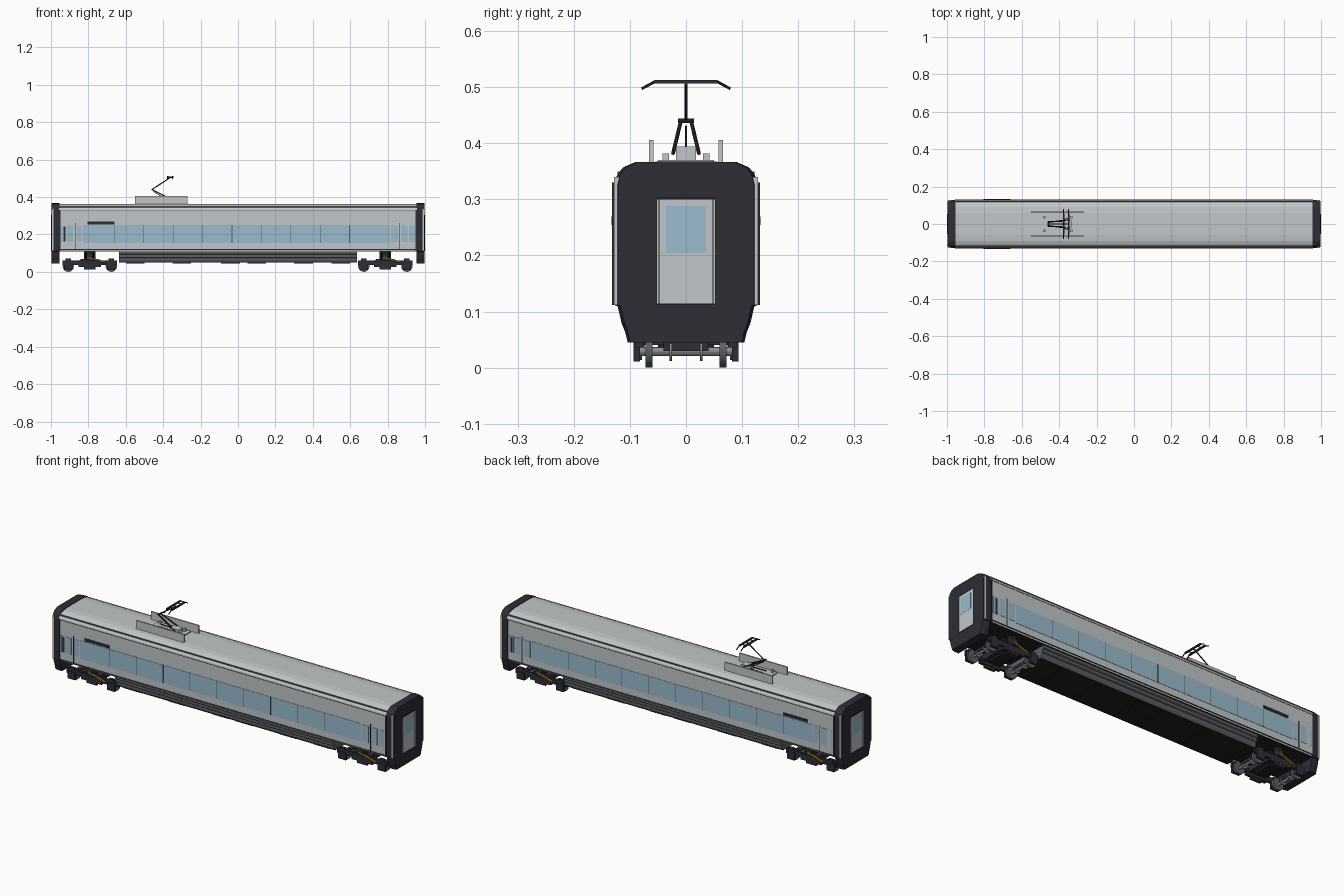
import bpy, bmesh, math
from mathutils import Vector

cube = bpy.data.objects.get("Cube")
if cube:
    bpy.data.objects.remove(cube)


def material(name, rgb):
    lin = [((c / 255 + 0.055) / 1.055) ** 2.4 for c in rgb] + [1]
    m = bpy.data.materials.new(name)
    m.use_nodes = True
    m.diffuse_color = lin
    m.node_tree.nodes["Principled BSDF"].inputs["Base Color"].default_value = lin
    return m


SILVER = material("silver paint", (194, 198, 200))
GLASS = material("blue glass", (154, 188, 206))
DARK = material("dark charcoal", (45, 45, 54))
GREY = material("underframe grey", (92, 96, 100))
BLACK = material("black", (31, 31, 33))
STEEL = material("wheel steel", (135, 139, 142))
YELLOW = material("damper yellow", (190, 150, 35))


def finish(name, bm, *mats):
    bmesh.ops.recalc_face_normals(bm, faces=bm.faces)
    me = bpy.data.meshes.new(name)
    bm.to_mesh(me)
    bm.free()
    for m in mats:
        me.materials.append(m)
    ob = bpy.data.objects.new(name, me)
    bpy.context.collection.objects.link(ob)
    return ob


def box(name, mat, xs, ys, zs):
    bm = bmesh.new()
    bmesh.ops.create_cube(bm, size=1)
    for v in bm.verts:
        v.co = [r[0] if c < 0 else r[1] for c, r in zip(v.co, (xs, ys, zs))]
    return finish(name, bm, mat)


def side_box(name, mat, xs, ys, zs):
    """A box on each side of the centre line."""
    for side, s in (("right", 1), ("left", -1)):
        box(f"{name}_{side}", mat, xs, sorted(s * y for y in ys), zs)


def loft(name, half, x0, x1, *mats, end_scale=1.0):
    """Symmetric half profile of (y, z) extruded along x; the second end may narrow."""
    ring = half + [(-y, z) for y, z in reversed(half)]
    bm = bmesh.new()
    a = [bm.verts.new((x0, y, z)) for y, z in ring]
    b = [bm.verts.new((x1, y * end_scale, z)) for y, z in ring]
    bm.faces.new(a)
    bm.faces.new(b)
    n = len(ring)
    for i in range(n):
        j = (i + 1) % n
        bm.faces.new((a[i], a[j], b[j], b[i]))
    ob = finish(name, bm, *mats)
    # undersides take the second material
    if len(mats) > 1:
        for p in ob.data.polygons:
            p.material_index = int(p.normal.z < -0.9 and p.center.z < 0.115)
    return ob


def rod(name, mat, p, q, r, sides=8):
    p, q = Vector(p), Vector(q)
    bm = bmesh.new()
    bmesh.ops.create_cone(bm, cap_ends=True, segments=sides, radius1=r, radius2=r,
                          depth=(q - p).length)
    rot = (q - p).to_track_quat("Z", "Y")
    for v in bm.verts:
        v.co = rot @ v.co + (p + q) / 2
    ob = finish(name, bm, mat)
    if sides > 8:
        for o in bpy.context.selected_objects:
            o.select_set(False)
        ob.select_set(True)
        bpy.context.view_layer.objects.active = ob
        bpy.ops.object.shade_smooth_by_angle()
    return ob


# Car body and underframe
shell = [(0.126, 0.11), (0.13, 0.122), (0.13, 0.325), (0.127, 0.336), (0.12, 0.346),
         (0.11, 0.354), (0.09, 0.361), (0.06, 0.364)]
loft("body_shell", shell, -0.956, 0.956, SILVER, BLACK)
stepped = [(0.098, 0.05), (0.106, 0.062), (0.106, 0.074), (0.112, 0.078),
           (0.112, 0.092), (0.118, 0.096), (0.118, 0.111)]
loft("underframe", stepped, -0.636, 0.636, GREY, BLACK)
for i, x in enumerate((-0.55, -0.3, -0.04, 0.1, 0.35, 0.55)):
    box(f"belly_panel_{i}", BLACK, (x - 0.05, x + 0.05), (-0.09, 0.09), (0.044, 0.051))
side_box("sill_line", DARK, (-0.955, 0.955), (0.128, 0.1312), (0.117, 0.121))
side_box("gutter", GREY, (-0.955, 0.955), (0.117, 0.122), (0.345, 0.350))
side_box("cantrail_line", GREY, (-0.955, 0.955), (0.129, 0.131), (0.326, 0.329))

# End caps, gangways and end doors
cap = [(0.104, 0.045), (0.108, 0.062), (0.115, 0.08), (0.122, 0.11), (0.127, 0.112),
       (0.127, 0.325), (0.122, 0.345), (0.112, 0.357), (0.09, 0.3665), (0.05, 0.367)]
for end, s in (("left", 1), ("right", -1)):
    def xr(a, b):
        return sorted((s * a, s * b))
    loft(f"end_cap_{end}", cap, s * 0.955, s * 0.978, DARK)
    loft(f"end_face_{end}", cap, s * 0.978, s * 0.997, DARK, end_scale=0.955)
    side_box(f"end_trim_{end}", SILVER, xr(0.986, 0.994), (0.118, 0.128), (0.112, 0.34))
    side_box(f"corner_seal_{end}", DARK, xr(0.95, 0.957), (0.12, 0.1315), (0.112, 0.33))
    box(f"door_frame_{end}", BLACK, xr(0.99, 0.9985), (-0.053, 0.053), (0.112, 0.304))
    box(f"end_door_{end}", SILVER, xr(0.99, 0.9993), (-0.047, 0.047), (0.114, 0.300))
    side_box(f"end_door_rail_{end}", SILVER, xr(0.99, 1.0), (0.049, 0.052), (0.114, 0.3))
    box(f"end_door_window_{end}", GLASS, xr(0.99, 1.0), (-0.036, 0.036), (0.204, 0.288))

# Side glazing, door seams and grilles
side_box("window_band", GLASS, (-0.83, 0.81), (0.128, 0.1315), (0.155, 0.25))
for i in range(9):
    x = -0.66 + i * 0.157
    side_box(f"window_joint_{i}", GREY, (x - 0.0015, x + 0.0015), (0.128, 0.132), (0.155, 0.25))
for i, (a, b) in enumerate(((-0.948, -0.938), (-0.915, -0.882), (-0.862, -0.838),
                            (0.818, 0.855), (0.875, 0.905), (0.915, 0.945))):
    side_box(f"door_window_{i}", GLASS, (a, b), (0.128, 0.1315), (0.16, 0.248))
for i, x in enumerate((-0.87, 0.865)):
    side_box(f"door_seam_{i}", DARK, (x - 0.002, x + 0.002), (0.128, 0.132), (0.12, 0.262))
side_box("vent_grille", DARK, (-0.805, -0.66), (0.128, 0.1325), (0.254, 0.269))
for i, s in enumerate((1, -1)):
    box(f"door_display_{i}", DARK, sorted((s * 0.932, s * 0.922)),
        sorted((s * 0.128, s * 0.132)), (0.163, 0.242))

# Bogies
for tag, cx in (("right", -0.7925), ("left", 0.7875)):
    b = f"bogie_{tag}"
    side_box(b + "_beam", DARK, (cx - 0.145, cx + 0.145), (0.076, 0.09), (0.036, 0.062))
    side_box(b + "_beam_drop", DARK, (cx - 0.06, cx + 0.06), (0.074, 0.091), (0.026, 0.055))
    side_box(b + "_brake_unit", DARK, (cx - 0.03, cx + 0.03), (0.078, 0.09), (0.014, 0.03))
    box(b + "_bolster", DARK, (cx - 0.05, cx + 0.05), (-0.085, 0.085), (0.04, 0.07))
    box(b + "_pivot", BLACK, (cx - 0.03, cx + 0.03), (-0.05, 0.05), (0.028, 0.111))
    for j, ax in enumerate((cx - 0.115, cx + 0.115)):
        rod(f"{b}_axle_{j}", STEEL, (ax, -0.085, 0.029), (ax, 0.085, 0.029), 0.008, 12)
        box(f"{b}_crossbar_{j}", DARK, (ax - 0.012, ax + 0.012), (-0.04, 0.04), (0.03, 0.045))
        side_box(f"{b}_axle_box_{j}", DARK, (ax - 0.022, ax + 0.022), (0.082, 0.094), (0.011, 0.05))
        side_box(f"{b}_axle_spring_{j}", DARK, (ax - 0.014, ax + 0.014), (0.078, 0.092), (0.05, 0.072))
        for s in (1, -1):
            rod(f"{b}_wheel_{j}_{s}", GREY, (ax, s * 0.06, 0.03), (ax, s * 0.072, 0.03), 0.03, 24)
            rod(f"{b}_disc_{j}_{s}", STEEL, (ax, s * 0.025, 0.03), (ax, s * 0.029, 0.03), 0.018, 20)
    for s in (1, -1):
        # dampers are set point-symmetrically about the bogie centre
        rod(f"{b}_damper_{s}", YELLOW, (cx + s * 0.015, s * 0.097, 0.078),
            (cx - s * 0.085, s * 0.097, 0.05), 0.0055) if s < 0 else \
            rod(f"{b}_damper_{s}", YELLOW, (cx + 0.015, 0.097, 0.078),
                (cx - 0.075, 0.097, 0.05), 0.0055)
        x = cx + s * 0.002
        box(f"{b}_damper_bracket_{s}", DARK, (x - 0.016, x + 0.016),
            sorted((s * 0.08, s * 0.1)), (0.06, 0.095))
        rod(f"{b}_air_spring_{s}", BLACK, (cx, s * 0.075, 0.06), (cx, s * 0.075, 0.111), 0.022, 16)

# Roof equipment and pantograph
side_box("roof_screen", SILVER, (-0.55, -0.27), (0.058, 0.066), (0.36, 0.406))
box("roof_plinth", SILVER, (-0.5, -0.31), (-0.05, 0.05), (0.36, 0.37))
for i, x in enumerate((-0.48, -0.335)):
    side_box(f"insulator_{i}", SILVER, (x - 0.006, x + 0.006), (0.03, 0.042), (0.365, 0.382))
box("pantograph_base", SILVER, (-0.385, -0.335), (-0.018, 0.018), (0.37, 0.394))
side_box("pantograph_base_rail", DARK, (-0.46, -0.335), (0.012, 0.015), (0.378, 0.382))
for s in (1, -1):
    rod(f"lower_arm_{s}", DARK, (-0.345, s * 0.023, 0.382), (-0.46, s * 0.009, 0.44), 0.0035)
rod("lower_link", DARK, (-0.38, 0, 0.385), (-0.452, 0, 0.43), 0.0018)
rod("knee_joint", DARK, (-0.458, -0.014, 0.44), (-0.458, 0.014, 0.44), 0.004)
rod("upper_arm", DARK, (-0.46, 0, 0.44), (-0.362, 0, 0.505), 0.003)
rod("head_link", DARK, (-0.38, 0, 0.506), (-0.345, 0, 0.506), 0.003)
for i, x in enumerate((-0.376, -0.35)):
    box(f"contact_strip_{i}", DARK, (x - 0.004, x + 0.004), (-0.056, 0.056), (0.506, 0.513))
    for s in (1, -1):
        rod(f"horn_{i}_{s}", DARK, (x, s * 0.055, 0.51), (x, s * 0.079, 0.497), 0.0025)
side_box("head_tie", DARK, (-0.376, -0.35), (0.03, 0.033), (0.506, 0.51))
